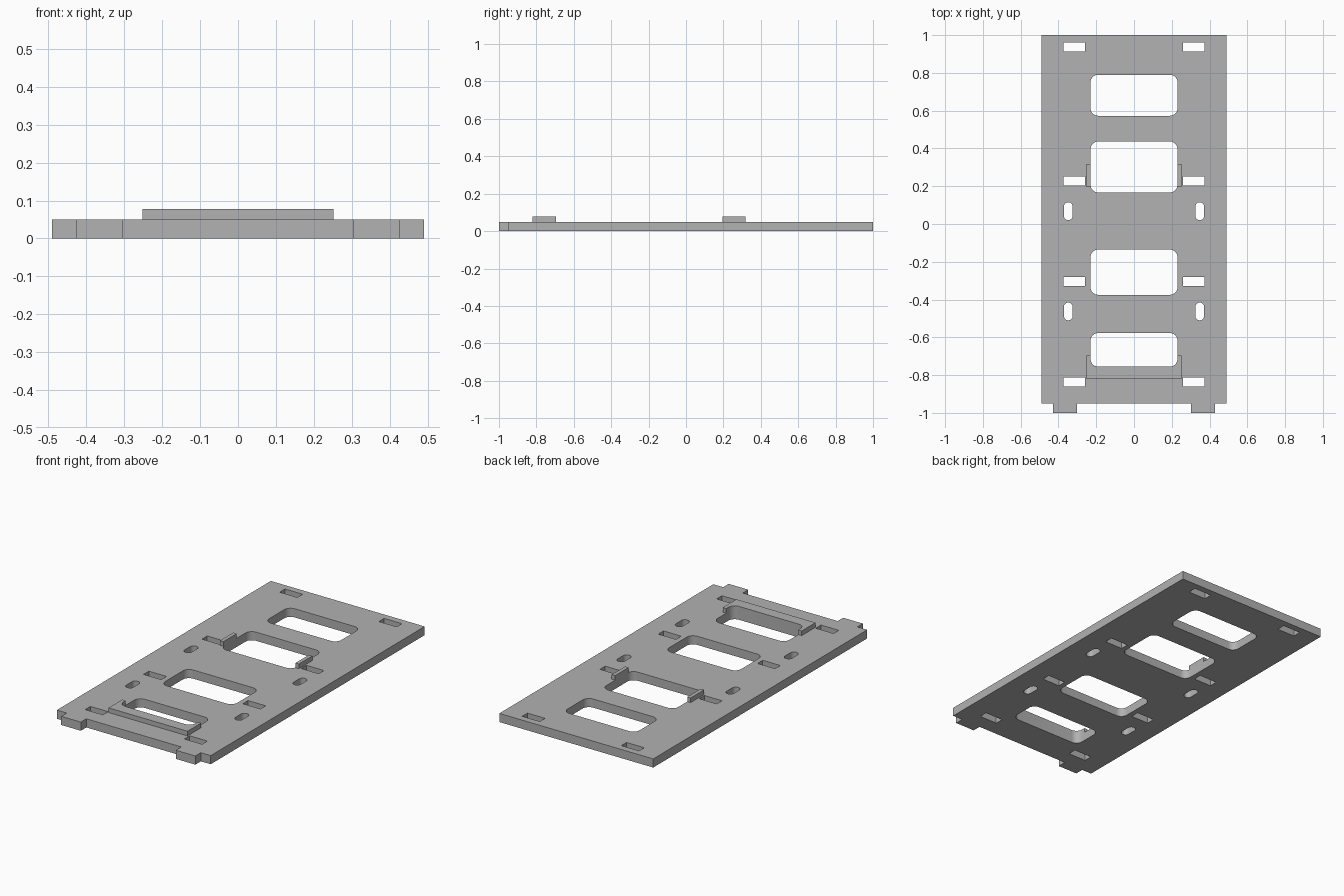
import bpy, bmesh
from math import pi, sin, cos

default = bpy.data.objects.get("Cube")
if default:
    bpy.data.objects.remove(default, do_unlink=True)

grey = bpy.data.materials.new("light_grey")
colour = (0.445, 0.445, 0.445, 1)
grey.use_nodes = True
grey.diffuse_color = colour
grey.node_tree.nodes["Principled BSDF"].inputs["Base Color"].default_value = colour

THICK, TOP = 0.05, 0.077
HALF_W, FRONT = 0.491, -0.95
HOLE_X, HOLE_R = 0.23, 0.04
RAIL_X = 0.252


def arc(cx, cy, r, start, steps=8):
    """Quarter circle, counter-clockwise from the start angle."""
    return [(cx + r * cos(start + pi / 2 * i / steps),
             cy + r * sin(start + pi / 2 * i / steps)) for i in range(steps + 1)]


def rect(x0, x1, y0, y1, r=0.0):
    if r == 0:
        return [(x0, y0), (x1, y0), (x1, y1), (x0, y1)]
    return (arc(x1 - r, y1 - r, r, 0) + arc(x0 + r, y1 - r, r, pi / 2)
            + arc(x0 + r, y0 + r, r, pi) + arc(x1 - r, y0 + r, r, 1.5 * pi))


def mirror(points):
    return [(-x, y) for x, y in reversed(points)]


def slab(name, loops, z0, z1):
    """Extrude a flat outline, with any inner loops left as holes."""
    curve = bpy.data.curves.new(name + "_profile", "CURVE")
    curve.dimensions = "2D"
    curve.fill_mode = "BOTH"
    curve.extrude = (z1 - z0) / 2
    for loop in loops:
        spline = curve.splines.new("POLY")
        spline.points.add(len(loop) - 1)
        for p, (x, y) in zip(spline.points, loop):
            p.co = (x, y, 0, 1)
        spline.use_cyclic_u = True
    helper = bpy.data.objects.new(name + "_profile", curve)
    mesh = bpy.data.meshes.new_from_object(helper)
    bpy.data.objects.remove(helper)
    bpy.data.curves.remove(curve)
    mesh.name = name

    bm = bmesh.new()
    bm.from_mesh(mesh)
    bmesh.ops.remove_doubles(bm, verts=bm.verts, dist=0.0002)
    bmesh.ops.translate(bm, verts=bm.verts, vec=(0, 0, (z0 + z1) / 2))
    bmesh.ops.recalc_face_normals(bm, faces=bm.faces)
    bm.to_mesh(mesh)
    bm.free()

    mesh.materials.clear()
    mesh.materials.append(grey)
    obj = bpy.data.objects.new(name, mesh)
    bpy.context.collection.objects.link(obj)
    bpy.ops.object.select_all(action="DESELECT")
    obj.select_set(True)
    bpy.context.view_layer.objects.active = obj
    bpy.ops.object.shade_smooth_by_angle(angle=pi / 6)
    return obj


# Plate outline with two front tabs
right_half = [(0.303, FRONT), (0.303, -1), (0.428, -1), (0.428, FRONT),
              (HALF_W, FRONT), (HALF_W, 1)]
loops = [right_half + mirror(right_half)]

# Large rounded windows down the middle
windows = [(0.573, 0.79), (0.167, 0.437), (-0.375, -0.135), (-0.755, -0.577)]
for y0, y1 in windows:
    loops.append(rect(-HOLE_X, HOLE_X, y0, y1, HOLE_R))

# Paired rectangular slots and upright oval slots
for y in (0.937, 0.228, -0.304, -0.836):
    slot = rect(0.26, 0.373, y - 0.024, y + 0.024)
    loops += [slot, mirror(slot)]
for y in (0.068, -0.463):
    oval = rect(0.325, 0.371, y - 0.047, y + 0.047, 0.0225)
    loops += [oval, mirror(oval)]
slab("base_plate", loops, 0, THICK)

# U-shaped stop that hugs the front window
low = windows[-1][0]
inner = ([(-HOLE_X, -0.695)]
         + arc(-HOLE_X + HOLE_R, low + HOLE_R, HOLE_R, pi)
         + arc(HOLE_X - HOLE_R, low + HOLE_R, HOLE_R, 1.5 * pi)
         + [(HOLE_X, -0.695)])
outer = [(RAIL_X, -0.695), (RAIL_X, -0.82), (-RAIL_X, -0.82), (-RAIL_X, -0.695)]
slab("front_stop", [inner + outer], THICK, TOP)

# Small side guides beside the second window
guide = rect(HOLE_X, RAIL_X, 0.195, 0.317)
slab("left_guide", [guide], THICK, TOP)
slab("right_guide", [mirror(guide)], THICK, TOP)
